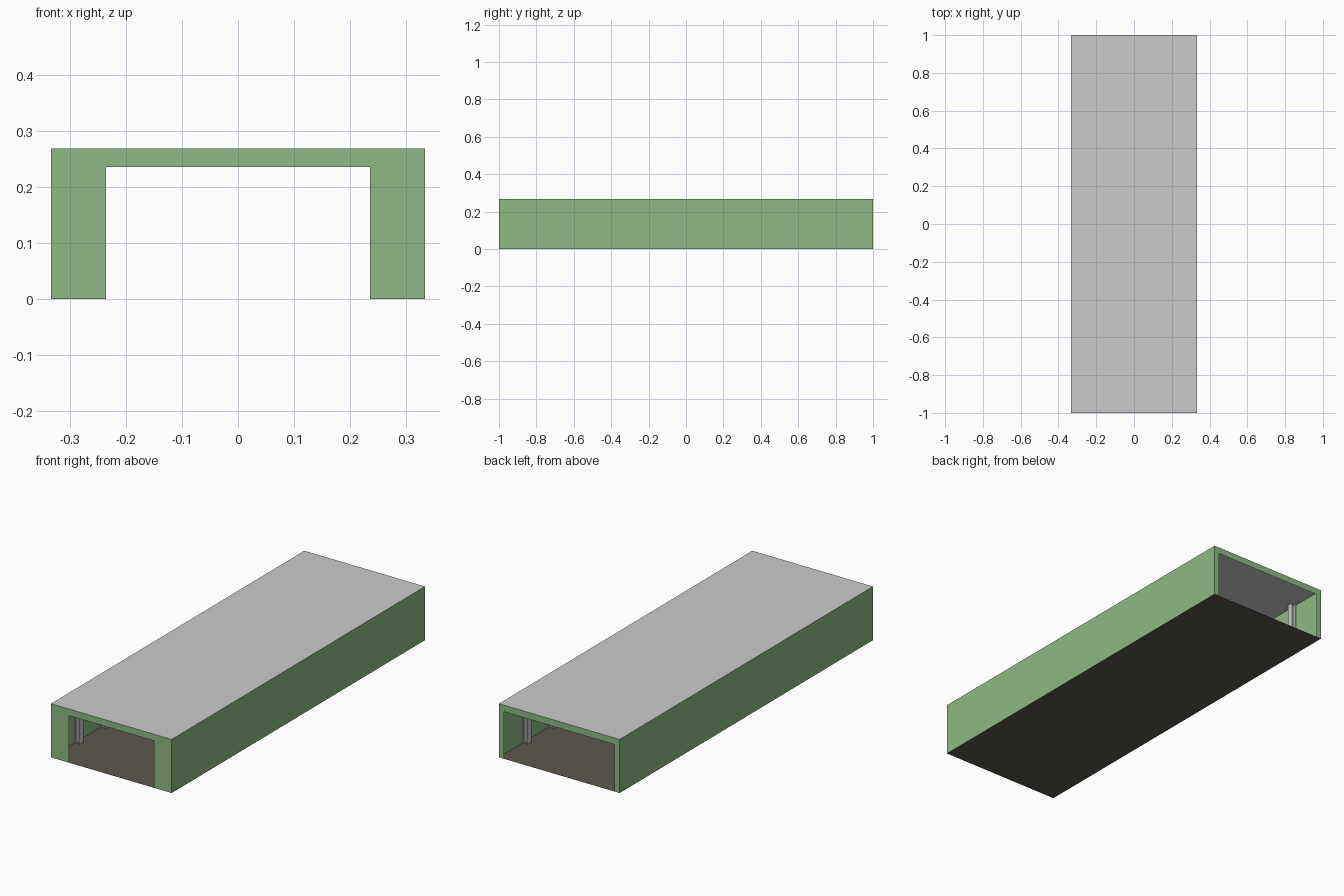
import bpy

if "Cube" in bpy.data.objects:
    bpy.data.objects.remove(bpy.data.objects["Cube"])

W, L, H = 0.3335, 1.0, 0.268      # half width, half length, height
DOOR_TOP = 0.235


def material(name, rgb):
    m = bpy.data.materials.new(name)
    m.diffuse_color = (*rgb, 1)
    m.use_nodes = True
    m.node_tree.nodes["Principled BSDF"].inputs["Base Color"].default_value = m.diffuse_color
    return m


green = material("green_panel", (0.27, 0.49, 0.23))
dark = material("dark_floor", (0.11, 0.095, 0.08))


def mesh_object(name, verts, faces, mat=None):
    me = bpy.data.meshes.new(name)
    me.from_pydata(verts, [], faces)
    ob = bpy.data.objects.new(name, me)
    bpy.context.collection.objects.link(ob)
    if mat:
        me.materials.append(mat)
    return ob


# Roof and floor sheets
rect = [(-W, -L), (W, -L), (W, L), (-W, L)]
mesh_object("roof", [(x, y, H) for x, y in rect], [(0, 1, 2, 3)])
mesh_object("floor", [(x, y, 0) for x, y in rect], [(3, 2, 1, 0)], dark)

# Long side walls
for name, s in (("left_wall", -1), ("right_wall", 1)):
    x = s * W
    mesh_object(name, [(x, -s * L, 0), (x, s * L, 0), (x, s * L, H), (x, -s * L, H)],
                [(0, 1, 2, 3)], green)


# End walls with a doorway: narrow at the front, wide at the back
def end_wall(name, s, door):
    outline = [(-W, 0), (-door, 0), (-door, DOOR_TOP), (door, DOOR_TOP),
               (door, 0), (W, 0), (W, H), (-W, H)]
    verts = [(-s * x, s * L, z) for x, z in outline]
    mesh_object(name, verts, [(0, 1, 2, 7), (7, 2, 3, 6), (3, 4, 5, 6)], green)


end_wall("front_wall", -1, 0.235)
end_wall("back_wall", 1, 0.305)


# I-beam columns standing against the inside of the side walls
def column(name, s, y, depth=0.028, half=0.015, flange=0.005, web=0.003):
    a, b = W - 0.0006, W - depth
    prof = [(a, -half), (a, half), (a - flange, half), (a - flange, web),
            (b + flange, web), (b + flange, half), (b, half), (b, -half),
            (b + flange, -half), (b + flange, -web), (a - flange, -web), (a - flange, -half)]
    if s < 0:
        prof = [(-x, v) for x, v in reversed(prof)]
    n = len(prof)
    verts = [(x, y + v, z) for z in (0.0006, H - 0.0006) for x, v in prof]
    faces = [(i, (i + 1) % n, n + (i + 1) % n, n + i) for i in range(n)]
    faces += [tuple(reversed(range(n))), tuple(range(n, 2 * n))]
    mesh_object(name, verts, faces)


for i in range(9):
    for side, s in (("left", -1), ("right", 1)):
        column(f"{side}_column_{i + 1}", s, -0.8 + 0.2 * i)
